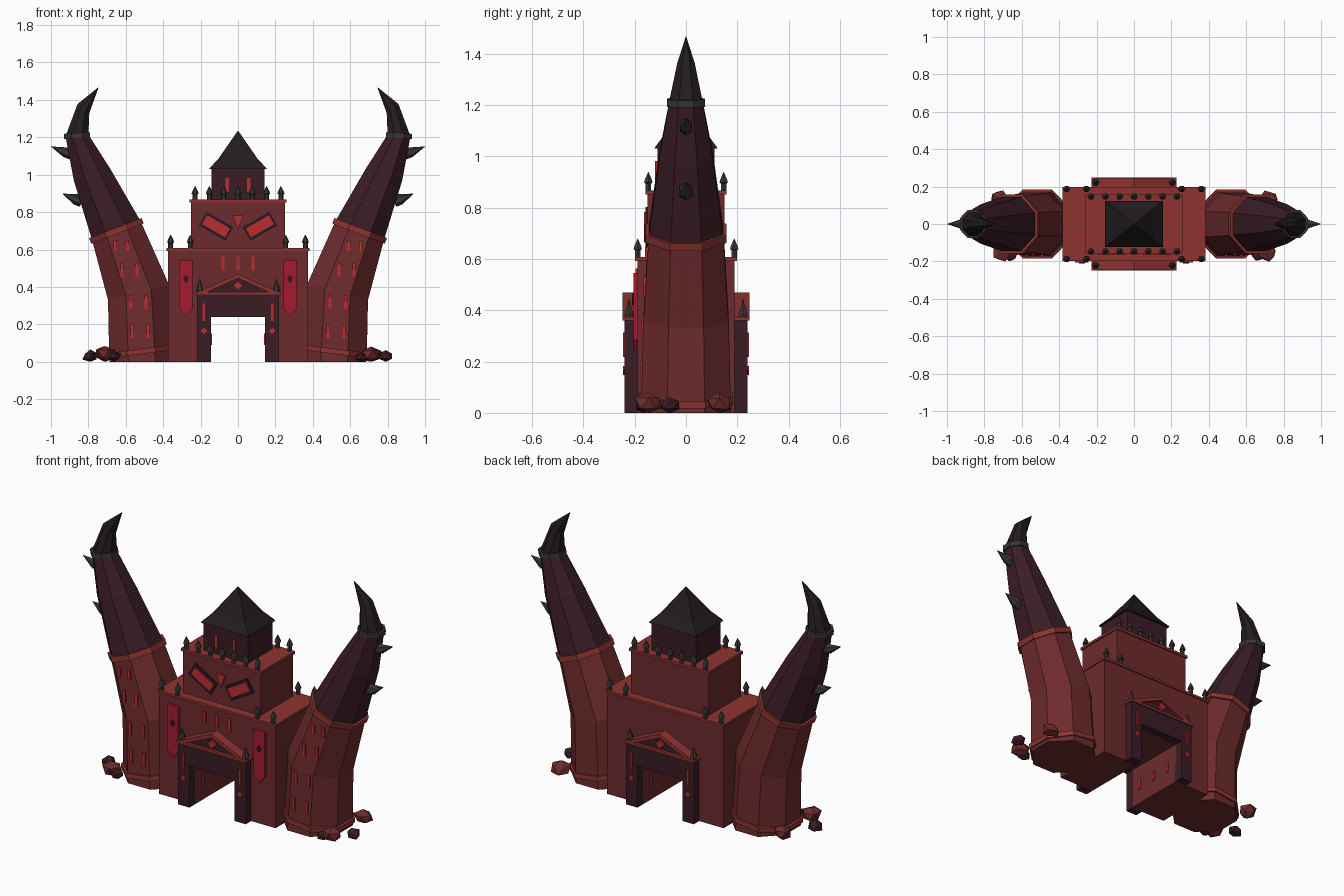
import bpy, bmesh, math, random
from mathutils import Vector, Matrix

if "Cube" in bpy.data.objects:
    bpy.data.objects.remove(bpy.data.objects["Cube"])

random.seed(4)

def material(name, r, g, b):
    m = bpy.data.materials.new(name)
    m.diffuse_color = (r, g, b, 1)
    m.use_nodes = True
    m.node_tree.nodes["Principled BSDF"].inputs["Base Color"].default_value = m.diffuse_color
    return m

BODY = material("brick_red", .155, .024, .026)
TRIM = material("trim_red", .27, .034, .030)
DARK = material("maroon", .042, .012, .018)
ROOF = material("black_slate", .017, .011, .014)
METAL = material("dark_metal", .042, .036, .038)
GLOW = material("glow_red", .50, .025, .030)
CLOTH = material("banner_red", .36, .012, .028)

def finish(name, bm, mat):
    bmesh.ops.recalc_face_normals(bm, faces=bm.faces)
    me = bpy.data.meshes.new(name)
    bm.to_mesh(me)
    bm.free()
    me.materials.append(mat)
    ob = bpy.data.objects.new(name, me)
    bpy.context.collection.objects.link(ob)

def add_loft(bm, rings):
    vs = [[bm.verts.new(p) for p in r] for r in rings]
    n = len(vs[0])
    for a, b in zip(vs, vs[1:]):
        for i in range(n):
            j = (i + 1) % n
            bm.faces.new((a[i], a[j], b[j], b[i]))
    bm.faces.new(vs[0])
    bm.faces.new(vs[-1])

def prism(name, polys, y0, y1, mat):
    """Front-view outlines (x, z) extruded along y."""
    bm = bmesh.new()
    for p in polys:
        add_loft(bm, [[(x, y, z) for x, z in p] for y in (y0, y1)])
    finish(name, bm, mat)

def rect(x0, x1, z0, z1):
    return [(x0, z0), (x1, z0), (x1, z1), (x0, z1)]

def window(x, z, w=.018, h=.075):
    return rect(x - w / 2, x + w / 2, z - h / 2, z + h / 2)

def diamond(x, z, w, h):
    return [(x - w, z), (x, z - h), (x + w, z), (x, z + h)]

def flip(poly):
    return [(-x, z) for x, z in poly]

def both(polys):
    return polys + [flip(p) for p in polys]

def spikes(name, places, profile, mat, sides=6, axis=(0, 0, 1)):
    """Turned finials: profile is (radius, height)."""
    bm = bmesh.new()
    rot = Vector((0, 0, 1)).rotation_difference(Vector(axis)).to_matrix()
    for pos in places:
        add_loft(bm, [[Vector(pos) + rot @ Vector((r * math.cos(k * math.tau / sides),
                  r * math.sin(k * math.tau / sides), h)) for k in range(sides)]
                  for r, h in profile])
    finish(name, bm, mat)

# Stepped central keep
prism("gatehouse", [[(-.375, 0), (-.145, 0), (-.145, .24), (.145, .24), (.145, 0),
                     (.375, 0), (.375, .595), (-.375, .595)]], -.19, .19, BODY)
prism("gatehouse_cornice", [rect(-.382, .382, .593, .607)], -.198, .198, TRIM)
prism("middle_tier", [rect(-.25, .25, .6, .855)], -.15, .15, BODY)
prism("middle_cornice", [rect(-.258, .258, .852, .867)], -.158, .158, TRIM)
prism("top_tier", [rect(-.143, .143, .86, 1.035)], -.112, .112, DARK)
bm = bmesh.new()
add_loft(bm, [[(sx * x, sy * y, z) for sx, sy in ((1, 1), (-1, 1), (-1, -1), (1, -1))]
              for x, y, z in ((.155, .124, 1.03), (.15, .12, 1.037), (.105, .084, 1.085),
                              (.001, .001, 1.235))])
finish("pyramid_roof", bm, ROOF)

# Battlement finials
fin = [(.013, 0), (.013, .03), (.019, .033), (.015, .046), (.001, .074)]
spikes("gatehouse_finials", [(s * x, y, .605) for s in (-1, 1) for x in (.36, .255)
                             for y in (-.188, .188)], fin, METAL)
spikes("middle_finials", [(i * .0765, y, .865) for i in range(-3, 4)
                          for y in (-.147, .147)], fin, METAL)

# Face and windows on the front
def slanted(l, h):
    a = math.radians(-30)
    return [(-.117 + u * l * math.cos(a) - v * h * math.sin(a),
             .724 + u * l * math.sin(a) + v * h * math.cos(a))
            for u, v in ((-.5, -.5), (.5, -.5), (.5, .5), (-.5, .5))]
prism("eye_frames", both([slanted(.165, .085)]), -.14, -.157, ROOF)
prism("eyes", both([slanted(.142, .055)]), -.14, -.163, GLOW)
prism("brow_mark", [[(-.028, .783), (.028, .783), (0, .705)]], -.14, -.16, GLOW)
prism("gatehouse_windows", [window(x, .525) for x in (-.08, 0, .08)], -.18, -.197, GLOW)
prism("top_windows", [window(x, .945) for x in (-.057, .057)], -.1, -.12, GLOW)

# Hanging banners
prism("banners", both([[(.242, .545), (.315, .545), (.315, .285), (.278, .243),
                        (.242, .285)]]), -.18, -.205, CLOTH)
prism("banner_marks", both([diamond(.278, .443, .016, .022)]), -.19, -.21, ROOF)

# Gate porches on both faces
for tag, s in (("front", -1), ("back", 1)):
    prism(tag + "_gate_frame", [[(-.218, 0), (-.145, 0), (-.145, .24), (.145, .24), (.145, 0),
                                 (.218, 0), (.218, .362), (-.218, .362)]], s * .18, s * .24, DARK)
    prism(tag + "_lintel", [rect(-.227, .227, .36, .374)], s * .18, s * .248, TRIM)
    prism(tag + "_pediment", [[(-.2, .37), (.2, .37), (0, .455)]], s * .18, s * .232, DARK)
    prism(tag + "_pediment_trim", both([[(.222, .37), (.17, .37), (0, .447), (0, .469)]]),
          s * .18, s * .247, TRIM)
    prism(tag + "_gate_lights", both([window(.182, .265, .013, .095),
                                      diamond(.182, .165, .018, .018)])
          + [diamond(0, .407, .025, .025)], s * .225, s * .246, GLOW)
    spikes(tag + "_gate_finials", [(x, s * .222, .372) for x in (-.205, .205)],
           [(.017, 0), (.019, .015), (.001, .072)], METAL)
for y in (-.12, 0, .12):
    prism("passage_windows", both([rect(.139, .15, .09, .15)]), y - .009, y + .009, GLOW)

# Curved horn towers: sections are (inner x, z), (outer x, z), half depth
S = [((.34, 0), (.688, 0), .176),
     ((.368, .41), (.695, .33), .166),
     ((.52, .75), (.78, .65), .146),
     ((.682, 1.03), (.878, .97), .105),
     ((.80, 1.215), (.922, 1.205), .066),
     ((.795, 1.33), (.858, 1.378), .034),
     ((.745, 1.467), (.746, 1.468), .0008)]

def ring(side, inner, outer, hy):
    a, b = Vector(inner), Vector(outer)
    m, d, c = (a + b) / 2, (b - a) / 2, math.cos(math.pi / 8)
    out = []
    for k in range(8):
        t = math.pi / 8 + k * math.pi / 4
        p = m + d * math.cos(t) / c
        out.append((side * p.x, hy * math.sin(t) / c, p.y))
    return out

def loft(name, side, secs, mat):
    bm = bmesh.new()
    add_loft(bm, [ring(side, *s) for s in secs])
    finish(name, bm, mat)

def band(name, side, sec, grow, height, mat):
    a, b = Vector(sec[0]), Vector(sec[1])
    d = (b - a).normalized()
    n = Vector((-d.y, d.x)) * height / 2
    a, b = a - d * grow, b + d * grow
    loft(name, side, [(a - n, b - n, sec[2] + grow), (a + n, b + n, sec[2] + grow)], mat)

for tag, s in (("left", -1), ("right", 1)):
    loft(tag + "_tower_base", s, S[:3], BODY)
    loft(tag + "_horn", s, S[2:5], DARK)
    loft(tag + "_claw", s, S[4:], ROOF)
    band(tag + "_foot_band", s, ((.345, .077), (.69, .033), .174), .01, .028, TRIM)
    band(tag + "_tower_band", s, S[2], .011, .032, TRIM)
    band(tag + "_claw_band", s, S[4], .008, .028, METAL)
    spikes(tag + "_upper_thorn", [(s * .885, 0, 1.105)],
           [(.026, 0), (.028, .04), (.001, .122)], METAL, 6, (s * .93, 0, .37))
    spikes(tag + "_lower_thorn", [(s * .835, 0, .855)],
           [(.028, 0), (.03, .035), (.001, .11)], METAL, 6, (s * .92, 0, .39))
    # Slit windows in rows up the front facet
    for z, x0, x1, y in ((.165, .482, .565, .173), (.32, .492, .575, .168),
                         (.49, .54, .62, .159), (.62, .592, .657, .152)):
        h = .055 if z > .6 else .075
        prism(tag + "_tower_windows", [window(s * x0, z, .018, h), window(s * x1, z, .018, h)],
              -y + .02, -y - .007, GLOW)

# Rubble at the tower feet
for s in (-1, 1):
    for x, y, r, mat in ((.705, -.145, .058, BODY), (.79, -.065, .042, DARK),
                         (.715, .13, .052, BODY), (.66, -.165, .035, DARK)):
        bm = bmesh.new()
        bmesh.ops.create_icosphere(bm, subdivisions=1, radius=r)
        for v in bm.verts:
            v.co *= random.uniform(.8, 1.15)
            v.co.z *= .8
        low = min(v.co.z for v in bm.verts)
        bmesh.ops.translate(bm, verts=bm.verts, vec=(s * x, y, -low))
        finish("rubble", bm, mat)
